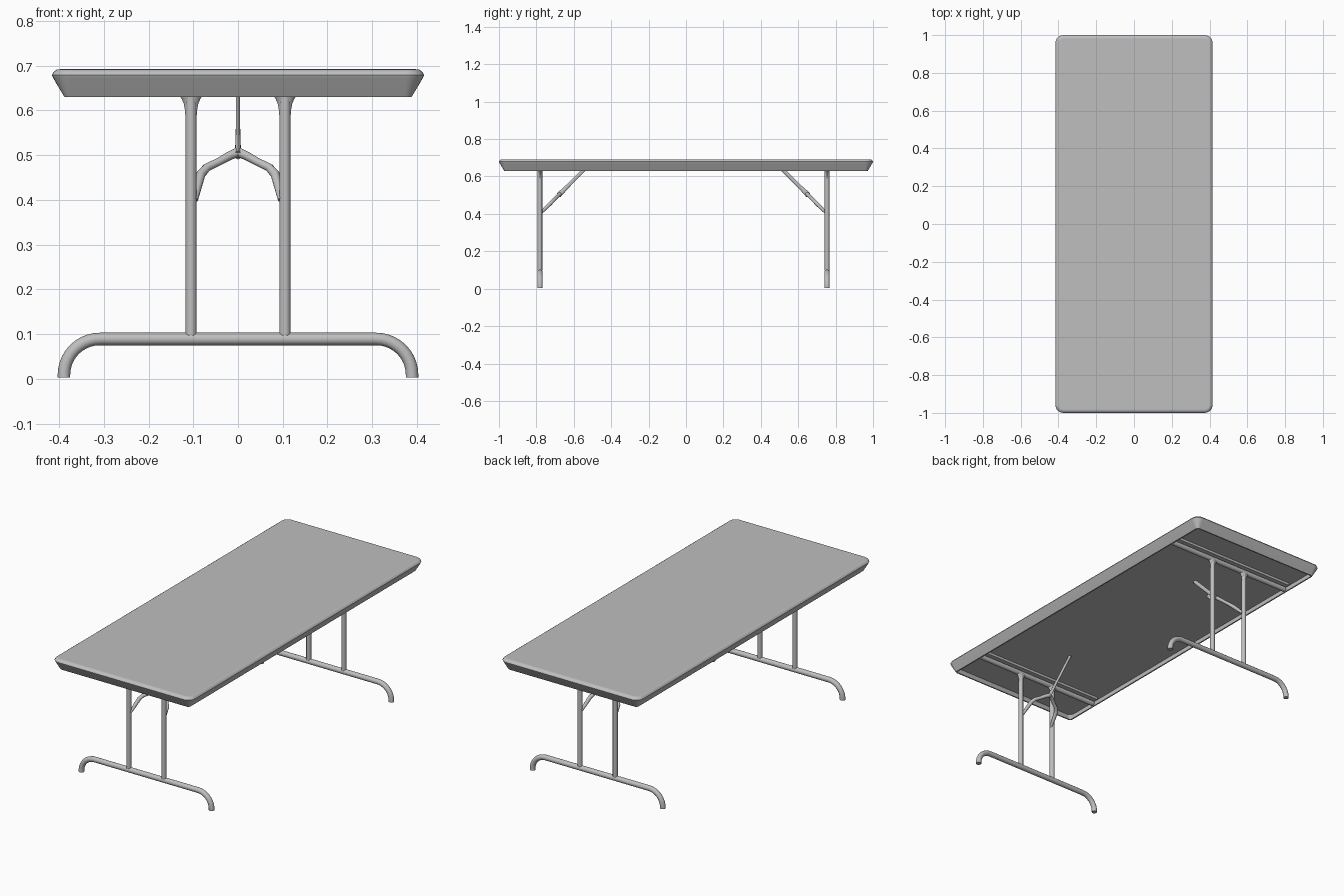
import bpy, bmesh, math

cube = bpy.data.objects.get("Cube")
if cube:
    bpy.data.objects.remove(cube, do_unlink=True)

grey = bpy.data.materials.new("light_grey")
grey.use_nodes = True
COLOUR = (0.52, 0.52, 0.52, 1)
grey.diffuse_color = COLOUR
grey.node_tree.nodes["Principled BSDF"].inputs["Base Color"].default_value = COLOUR


def select(obj):
    bpy.ops.object.select_all(action="DESELECT")
    obj.select_set(True)
    bpy.context.view_layer.objects.active = obj


def finish(obj, angle=40):
    """Colour the part and smooth its soft edges."""
    obj.data.materials.clear()
    obj.data.materials.append(grey)
    select(obj)
    bpy.ops.object.shade_smooth_by_angle(angle=math.radians(angle))


def tube(name, points, radius, radii=None, squash=(1, 1)):
    """Round capped tube along a path; squash flattens it in x and y."""
    curve = bpy.data.curves.new(name, "CURVE")
    curve.dimensions = "3D"
    curve.bevel_depth = radius
    curve.bevel_resolution = 4
    curve.use_fill_caps = True
    spline = curve.splines.new("POLY")
    spline.points.add(len(points) - 1)
    for i, (point, co) in enumerate(zip(spline.points, points)):
        point.co = (*co, 1)
        point.radius = radii[i] if radii else 1
    obj = bpy.data.objects.new(name, curve)
    bpy.context.collection.objects.link(obj)
    select(obj)
    bpy.ops.object.convert(target="MESH")
    obj = bpy.context.object
    for v in obj.data.vertices:
        for axis in (0, 1):
            middle = points[0][axis]
            v.co[axis] = middle + (v.co[axis] - middle) * squash[axis]
    finish(obj)


def box(name, centre, size):
    bpy.ops.mesh.primitive_cube_add(size=1, location=centre)
    obj = bpy.context.object
    obj.name = name
    obj.scale = size
    finish(obj)


def rounded_ring(bm, inset, z, half_x=0.416, half_y=1.0, corner=0.042, steps=6):
    """One rounded rectangle of vertices."""
    r = max(corner - inset, 0.01)
    cx, cy = half_x - inset - r, half_y - inset - r
    ring = []
    for k, (sx, sy) in enumerate([(1, 1), (-1, 1), (-1, -1), (1, -1)]):
        for i in range(steps + 1):
            a = math.pi / 2 * (k + i / steps)
            ring.append(bm.verts.new((sx * cx + r * math.cos(a),
                                      sy * cy + r * math.sin(a), z)))
    return ring


# Tabletop: rounded lip, sloping skirt, thin shell hollow underneath
CEILING = 0.67
PROFILE = [(0.02, 0.692), (0.011, 0.691), (0.004, 0.686), (0, 0.679),
           (0.003, 0.672), (0.028, 0.63), (0.035, 0.63), (0.016, CEILING)]
bm = bmesh.new()
rings = [rounded_ring(bm, inset, z) for inset, z in PROFILE]
for upper, lower in zip(rings, rings[1:]):
    for i in range(len(upper)):
        j = (i + 1) % len(upper)
        bm.faces.new((upper[i], upper[j], lower[j], lower[i]))
bm.faces.new(rings[0])
bm.faces.new(rings[-1])
bmesh.ops.recalc_face_normals(bm, faces=bm.faces)
mesh = bpy.data.meshes.new("tabletop")
bm.to_mesh(mesh)
bm.free()
top = bpy.data.objects.new("tabletop", mesh)
bpy.context.collection.objects.link(top)
finish(top)
weighted = top.modifiers.new("even_shading", "WEIGHTED_NORMAL")
weighted.keep_sharp = True

# Foot path: straight bar with a quarter bend down at each end
BEND, FOOT_X, BAR_Z = 0.08, 0.389, 0.089
bend = [(FOOT_X - BEND + BEND * math.sin(a), BAR_Z - BEND + BEND * math.cos(a))
        for a in (math.pi / 2 * i / 10 for i in range(11))]
bend.append((FOOT_X, 0.003))
foot_path = [(-x, z) for x, z in reversed(bend)] + bend

# Right half of the brace yoke, from the hub down to the upright
ARM = [(0.0, 0.507), (0.02, 0.498), (0.045, 0.484), (0.07, 0.472),
       (0.083, 0.457), (0.09, 0.43), (0.096, 0.4)]
ARM_SIZE = [1.25, 1.05, 0.95, 1.0, 1.1, 1.0, 0.7]

for end, leg_y in (("front", -0.781), ("back", 0.754)):
    inward = 1 if leg_y < 0 else -1

    def brace_point(x, z):
        return x, leg_y + inward * (z - 0.4), z

    tube(f"{end}_foot_bar", [(x, leg_y, z) for x, z in foot_path], 0.014)
    # Rail in the hollow that carries the legs, with its mounting plate
    tube(f"{end}_top_rail", [(-0.378, leg_y, 0.644), (0.378, leg_y, 0.644)], 0.0135)
    box(f"{end}_mounting_plate", (0, leg_y, CEILING - 0.006), (0.77, 0.06, 0.014))

    for side, s in (("left", 1), ("right", -1)):
        # Upright, with a flat flare where it meets the rail
        tube(f"{end}_{side}_leg",
             [(s * 0.105, leg_y, z) for z in (0.097, 0.64)], 0.0125)
        tube(f"{end}_{side}_leg_flare",
             [(s * 0.105, leg_y, z) for z in (0.585, 0.6, 0.615, 0.625, 0.638)],
             0.0125, [1, 1.08, 1.3, 1.65, 2.3], squash=(1, 0.5))

    # Yoke joining both uprights, and the flat stem up to the underside
    yoke = [(-x, z) for x, z in reversed(ARM)] + ARM[1:]
    tube(f"{end}_brace_yoke", [brace_point(x, z) for x, z in yoke],
         0.0095, ARM_SIZE[::-1] + ARM_SIZE[1:])
    tube(f"{end}_brace_stem",
         [brace_point(0, z) for z in (0.5, 0.515, 0.535, 0.56, CEILING)],
         0.01, [1.4, 1.3, 1.1, 1.0, 1.0], squash=(0.5, 1))
